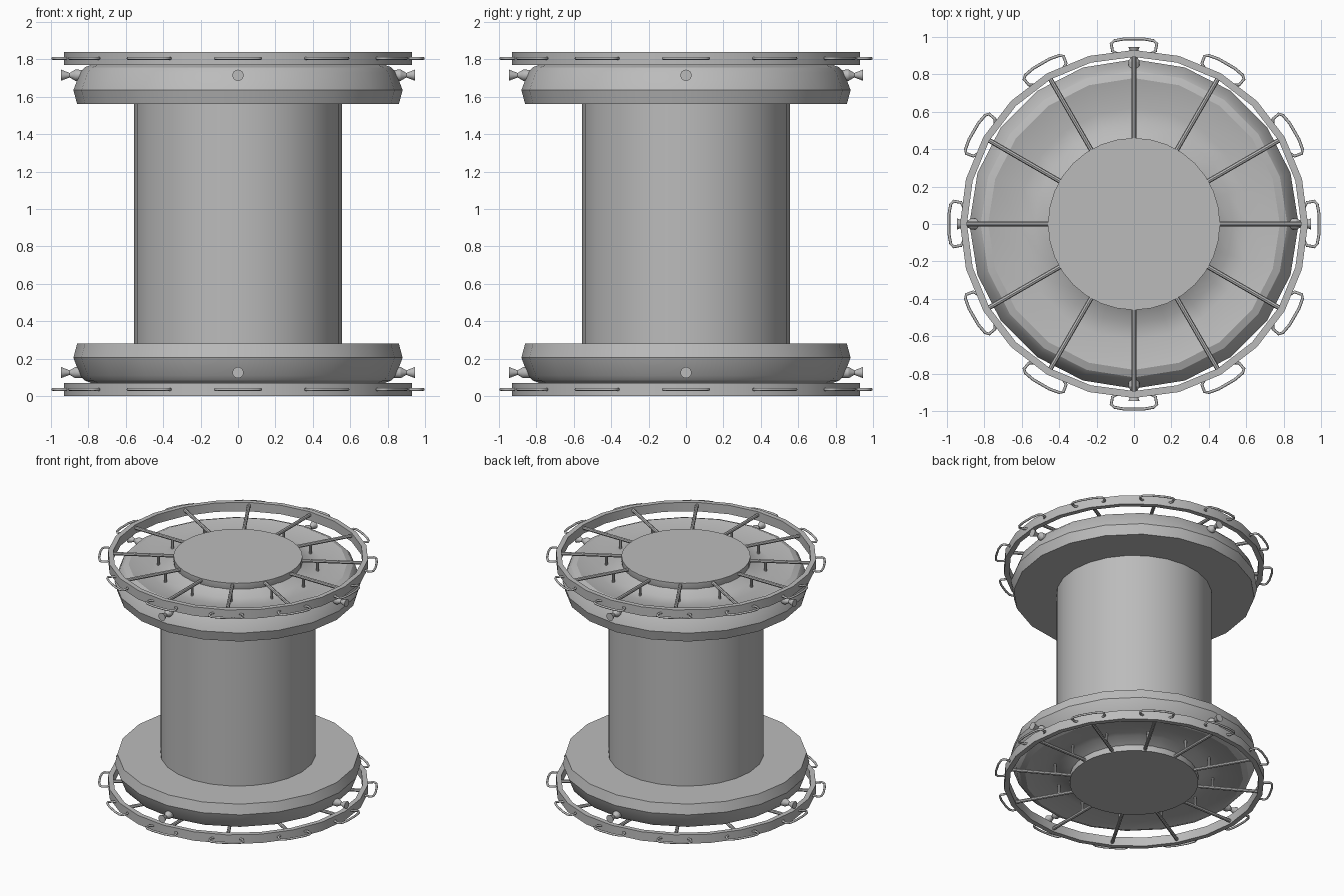
import bpy, bmesh, math
from mathutils import Vector

cube = bpy.data.objects.get("Cube")
if cube:
    bpy.data.objects.remove(cube)

MID = 0.92   # height of the mirror plane

metal = bpy.data.materials.new("grey metal")
metal.use_nodes = True
GREY = (0.5, 0.5, 0.5, 1)
metal.diffuse_color = GREY
metal.node_tree.nodes["Principled BSDF"].inputs["Base Color"].default_value = GREY


def finish(name, bm, angle=30):
    bmesh.ops.recalc_face_normals(bm, faces=bm.faces)
    mesh = bpy.data.meshes.new(name)
    bm.to_mesh(mesh)
    bm.free()
    mesh.materials.append(metal)
    ob = bpy.data.objects.new(name, mesh)
    bpy.context.collection.objects.link(ob)
    bpy.ops.object.select_all(action='DESELECT')
    ob.select_set(True)
    bpy.context.view_layer.objects.active = ob
    bpy.ops.object.shade_smooth_by_angle(angle=math.radians(angle))
    return ob


def lathe(bm, profile, sides, closed=False):
    """Spin (radius, z) points around the z axis; open profiles get end caps."""
    rings = [[bm.verts.new((r * math.cos(math.tau * i / sides),
                            r * math.sin(math.tau * i / sides), z))
              for i in range(sides)] for r, z in profile]
    pairs = list(zip(rings, rings[1:]))
    if closed:
        pairs.append((rings[-1], rings[0]))
    else:
        bm.faces.new(rings[0])
        bm.faces.new(rings[-1])
    for a, b in pairs:
        for i in range(sides):
            j = (i + 1) % sides
            bm.faces.new((a[i], a[j], b[j], b[i]))


def tube(bm, points, radius, sides=8):
    """Round bar along a list of points, capped at both ends."""
    pts = [Vector(p) for p in points]
    rings = []
    for i, p in enumerate(pts):
        d = (pts[min(i + 1, len(pts) - 1)] - pts[max(i - 1, 0)]).normalized()
        up = Vector((0, 0, 1)) if abs(d.z) < 0.9 else Vector((1, 0, 0))
        u = d.cross(up).normalized()
        v = d.cross(u)
        rings.append([bm.verts.new(p + radius * (math.cos(math.tau * k / sides) * u
                                                 + math.sin(math.tau * k / sides) * v))
                      for k in range(sides)])
    for a, b in zip(rings, rings[1:]):
        for k in range(sides):
            j = (k + 1) % sides
            bm.faces.new((a[k], a[j], b[j], b[k]))
    bm.faces.new(rings[0])
    bm.faces.new(rings[-1])


def polar(angle, r, side, z):
    """Point at radial distance r and sideways offset, turned about z."""
    c, s = math.cos(angle), math.sin(angle)
    return (r * c - side * s, r * s + side * c, z)


def mirrored(ob):
    """Repeat an upper part at the lower end."""
    centre = bpy.data.objects.get("mirror_centre")
    if not centre:
        centre = bpy.data.objects.new("mirror_centre", None)
        centre.location.z = MID
        centre.hide_render = True
        bpy.context.collection.objects.link(centre)
        bpy.context.view_layer.update()
    mod = ob.modifiers.new("Mirror", 'MIRROR')
    mod.use_axis = (False, False, True)
    mod.mirror_object = centre
    # keep the mirror ahead of the smoothing modifier
    ob.modifiers.move(len(ob.modifiers) - 1, 0)


# Central drum
bm = bmesh.new()
lathe(bm, [(0.555, 0.25), (0.555, 1.59)], 24)
finish("drum", bm)

# End flange with rounded shoulder and dished face
bm = bmesh.new()
lathe(bm, [(0.5, 1.56), (0.86, 1.56), (0.88, 1.635), (0.845, 1.73), (0.82, 1.757),
           (0.78, 1.772), (0.62, 1.735), (0.53, 1.745), (0.45, 1.79)], 20)
mirrored(finish("flange", bm, 25))

# Raised hub plate
bm = bmesh.new()
lathe(bm, [(0.44, 1.74), (0.46, 1.79), (0.46, 1.832)], 32)
mirrored(finish("hub_plate", bm))

# Outer guard ring
bm = bmesh.new()
lathe(bm, [(0.93, 1.77), (0.93, 1.84), (0.893, 1.84), (0.893, 1.77)], 24, closed=True)
mirrored(finish("guard_ring", bm))

# Spokes, their posts and the outer grab handles
spokes, posts, handles = bmesh.new(), bmesh.new(), bmesh.new()
grip = [(0.91, -0.09), (0.925, -0.115), (0.965, -0.122), (0.98, -0.105), (0.99, -0.05)]
grip += [(r, -s) for r, s in reversed(grip)]
for i in range(12):
    a = math.tau * i / 12
    tube(spokes, [polar(a, 0.44, 0, 1.815), polar(a, 0.905, 0, 1.815)], 0.013)
    tube(posts, [polar(a, 0.57, 0, 1.72), polar(a, 0.57, 0, 1.815)], 0.01)
    tube(handles, [polar(a, r, s, 1.805) for r, s in grip], 0.008)
mirrored(finish("spokes", spokes))
mirrored(finish("spoke_posts", posts))
mirrored(finish("grab_handles", handles, 60))

# Flared nozzles on the four sides of each flange
bm = bmesh.new()
for i in range(4):
    part = bmesh.new()
    lathe(part, [(0.028, 0.82), (0.03, 0.87), (0.012, 0.9), (0.03, 0.947)], 16)
    for v in part.verts:
        x, y, z = v.co
        v.co = polar(math.tau * i / 4, z, y, 1.715 + x)
    tmp = bpy.data.meshes.new("nozzle_part")
    part.to_mesh(tmp)
    part.free()
    bm.from_mesh(tmp)
    bpy.data.meshes.remove(tmp)
mirrored(finish("nozzles", bm))
